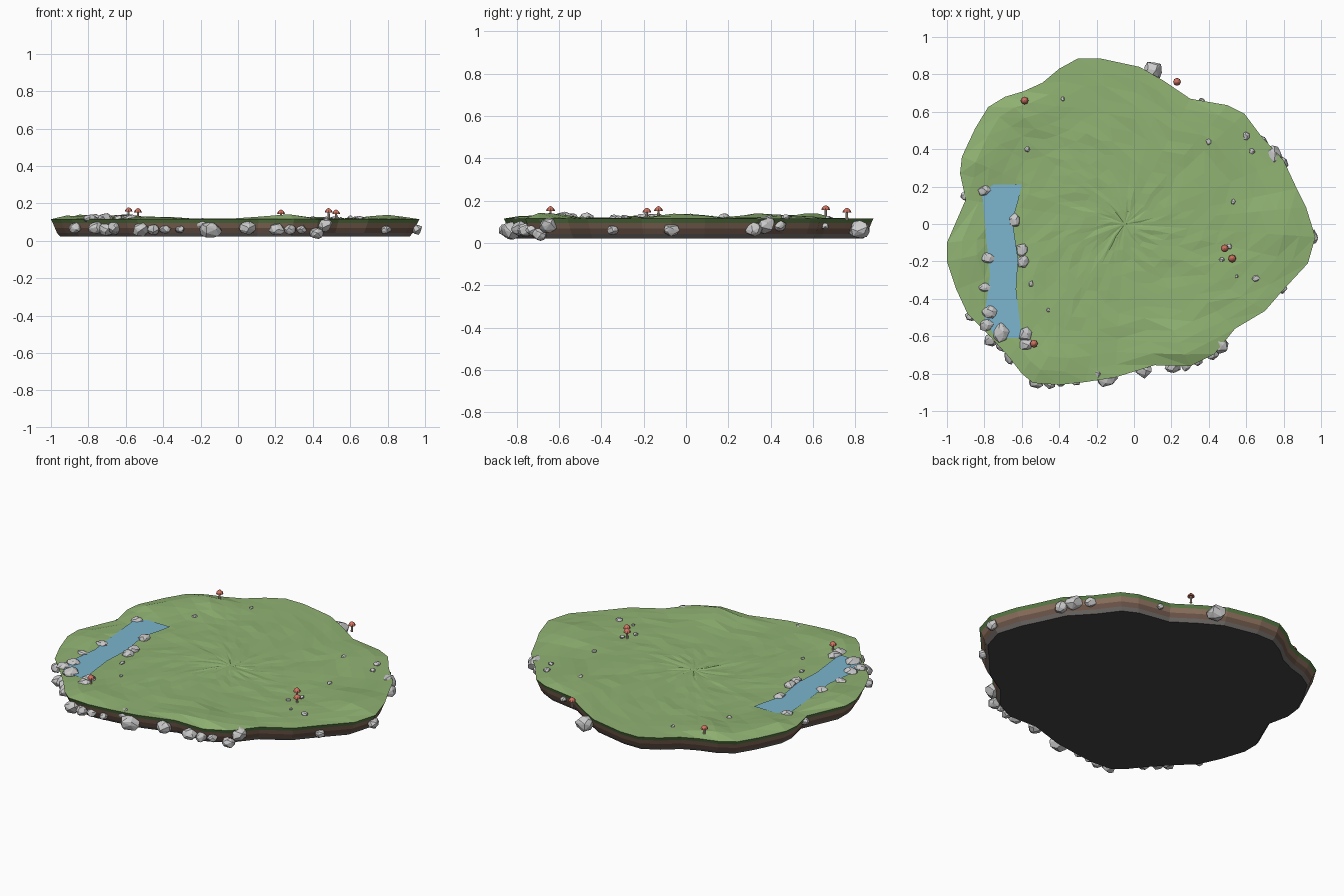
import bpy, bmesh, math, random
from mathutils import Vector

if "Cube" in bpy.data.objects:
    bpy.data.objects.remove(bpy.data.objects["Cube"])
random.seed(4)

def material(name, c):
    m = bpy.data.materials.new(name)
    m.diffuse_color = (*c, 1)
    m.use_nodes = True
    m.node_tree.nodes["Principled BSDF"].inputs["Base Color"].default_value = m.diffuse_color
    return m

GRASS = material("grass", (.28, .45, .17))
TURF = material("turf_edge", (.10, .20, .06))
CLAY = material("clay", (.26, .16, .11))
SOIL = material("soil", (.15, .09, .065))
STONE = material("base_stone", (.06, .06, .06))
GRAVEL = material("gravel", (.17, .155, .145))
WATER = material("water", (.20, .46, .62))
CAP = material("mushroom_red", (.62, .17, .12))
STEM = material("mushroom_cream", (.6, .5, .38))

def obj(name, bm, mats=()):
    me = bpy.data.meshes.new(name)
    bm.to_mesh(me)
    bm.free()
    for m in mats:
        me.materials.append(m)
    o = bpy.data.objects.new(name, me)
    bpy.context.collection.objects.link(o)
    return o

# island outline, counter-clockwise from the right
OUT = [(.97, -.07), (.92, .09), (.87, .19), (.80, .34), (.68, .47), (.59, .59), (.50, .635),
       (.30, .67), (.16, .765), (.03, .84), (-.18, .885), (-.30, .885), (-.40, .83), (-.49, .755),
       (-.59, .71), (-.69, .68), (-.78, .625), (-.85, .51), (-.92, .36), (-.93, .27), (-.90, .13),
       (-1, -.10), (-1, -.20), (-.95, -.35), (-.89, -.48), (-.77, -.60), (-.67, -.71), (-.60, -.80),
       (-.54, -.85), (-.40, -.86), (-.26, -.845), (-.10, -.82), (.11, -.755), (.30, -.76),
       (.43, -.695), (.54, -.56), (.70, -.465), (.80, -.35), (.93, -.21)]
CX, CY = -.05, 0
N = len(OUT)

def ring(bm, s, zf):
    vs = []
    for x, y in OUT:
        px, py = CX + (x - CX) * s, CY + (y - CY) * s
        vs.append(bm.verts.new((px, py, zf(px, py))))
    return vs

def bridge(bm, a, b, mat=0):
    for i in range(N):
        bm.faces.new((a[i], b[i], b[(i + 1) % N], a[(i + 1) % N])).material_index = mat

# rolling ground: low bumps near the rim, flat middle, shallow stream bed
HILLS = [(.24, -.66, .026), (.80, 0, .024), (-.82, .36, .024), (-.6, .6, .022), (.45, .5, .012),
         (-.9, -.15, .018), (-.45, -.74, .015)]

def ground(x, y):
    z = .116 + random.uniform(-.003, .003)
    for hx, hy, h in HILLS:
        z += h * math.exp(-((x - hx) ** 2 + (y - hy) ** 2) / .02)
    if -.8 < x < -.6 and -.62 < y < .2:
        z = min(z, .112)
    return z

# grass top
bm = bmesh.new()
prev = ring(bm, 1, lambda x, y: .115)
for k in range(11, 0, -1):
    cur = ring(bm, k / 12, ground)
    bridge(bm, cur, prev)
    prev = cur
mid = bm.verts.new((CX, CY, .116))
for i in range(N):
    bm.faces.new((prev[i], prev[(i + 1) % N], mid))
bmesh.ops.triangulate(bm, faces=bm.faces[:], quad_method='FIXED')
bmesh.ops.recalc_face_normals(bm, faces=bm.faces[:])
o = obj("grass_top", bm, [GRASS])
if o.data.polygons[0].normal.z < 0:
    o.data.flip_normals()

# layered sides and base
bm = bmesh.new()
levels = [(1, .115), (.99, .095), (.978, .068), (.966, .042), (.948, .022)]
rings = [ring(bm, s, lambda x, y, z=z: z) for s, z in levels]
for k in range(4):
    bridge(bm, rings[k], rings[k + 1], k)
bm.faces.new(rings[-1][::-1]).material_index = 4
bmesh.ops.recalc_face_normals(bm, faces=bm.faces[:])
o = obj("earth_layers", bm, [TURF, CLAY, SOIL, GRAVEL, STONE])
if o.data.polygons[-1].normal.z > 0:
    o.data.flip_normals()

# stream surface
bm = bmesh.new()
left = [(-.80, .21), (-.81, .15), (-.79, -.08), (-.77, -.27), (-.80, -.50), (-.74, -.61)]
right = [(-.60, .21), (-.62, .12), (-.65, .02), (-.62, -.19), (-.63, -.35), (-.60, -.61)]
L = [bm.verts.new((x, y, .122)) for x, y in left]
R = [bm.verts.new((x, y, .122)) for x, y in right]
for i in range(5):
    bm.faces.new((L[i], L[i + 1], R[i + 1], R[i]))
obj("stream", bm, [WATER])

# faceted boulders: hulls of random points on a squashed ball
def rock(name, x, y, z, r, flat=.8):
    bm = bmesh.new()
    a = random.uniform(.85, 1.15)
    for i in range(22):
        t = math.acos(1 - 2 * (i + .5) / 22)
        p = i * 2.4 + random.uniform(-.4, .4)
        q = r * random.uniform(.85, 1.1)
        bm.verts.new((x + q * a * math.sin(t) * math.cos(p), y + q / a * math.sin(t) * math.sin(p),
                      max(.003, z + q * flat * math.cos(t))))
    res = bmesh.ops.convex_hull(bm, input=bm.verts[:])
    bmesh.ops.delete(bm, geom=[v for v in bm.verts if not v.link_faces], context='VERTS')
    bmesh.ops.recalc_face_normals(bm, faces=bm.faces[:])
    obj(name, bm)

RIM = [(.10, .82, .065, .055), (.36, .655, .08, .022), (.68, .44, .08, .035), (.74, .37, .085, .055),
       (.79, .32, .065, .042), (.955, -.07, .06, .036), (.79, -.345, .06, .03), (.46, -.65, .085, .047)]
RIM2 = [(.42, -.69, .04, .038), (.21, -.76, .06, .042), (.28, -.75, .06, .035), (.34, -.73, .06, .03),
        (.05, -.78, .065, .048), (-.15, -.82, .06, .058), (-.20, -.80, .09, .04), (-.31, -.84, .06, .025)]
RIM3 = [(-.39, -.84, .06, .03), (-.45, -.84, .06, .04), (-.52, -.84, .06, .045), (-.66, -.70, .07, .045),
        (-.76, -.62, .07, .042), (-.87, -.49, .07, .036), (-.90, .15, .09, .028), (-.70, -.64, .06, .045)]
for i, r in enumerate(RIM + RIM2 + RIM3):
    rock(f"rim_rock_{i}", *r)

BANK = [(-.80, .18, .035), (-.64, .02, .035), (-.78, -.18, .036), (-.60, -.14, .035), (-.595, -.20, .035),
        (-.80, -.34, .03), (-.77, -.47, .042), (-.71, -.58, .05), (-.79, -.54, .038), (-.58, -.59, .04),
        (-.575, -.645, .036)]
for i, (x, y, r) in enumerate(BANK):
    rock(f"stream_rock_{i}", x, y, .117, r, .65)

PEBBLES = [(-.55, -.32, .015), (-.46, -.46, .011), (-.57, .40, .016), (-.38, .67, .012), (.40, .44, .018),
           (.53, .12, .014), (.47, -.19, .014), (.65, -.29, .02), (.55, -.28, .01), (.51, -.12, .015),
           (.60, .47, .021), (.63, .39, .016)]
for i, (x, y, r) in enumerate(PEBBLES):
    rock(f"pebble_{i}", x, y, .12, r, .7)

# mushrooms: lathed stem and pointed cap
def lathe(name, x, y, z, prof, mat, n=8):
    bm = bmesh.new()
    rows = [[bm.verts.new((x + r * math.cos(j * math.tau / n), y + r * math.sin(j * math.tau / n), z + h))
             for j in range(n)] for r, h in prof]
    for a, b in zip(rows, rows[1:]):
        for j in range(n):
            bm.faces.new((a[j], a[(j + 1) % n], b[(j + 1) % n], b[j]))
    bm.faces.new(rows[0][::-1])
    bm.faces.new(rows[-1])
    obj(name, bm, [mat])

for i, (x, y, z) in enumerate([(-.585, .66, .13), (.23, .76, .118), (.485, -.13, .126),
                               (.525, -.185, .118), (-.535, -.64, .126)]):
    lathe(f"mushroom_stem_{i}", x, y, z - .012, [(.007, 0), (.005, .045)], STEM)
    lathe(f"mushroom_cap_{i}", x, y, z + .026, [(.008, .002), (.021, 0), (.017, .01), (.008, .019), (.002, .022)], CAP)
